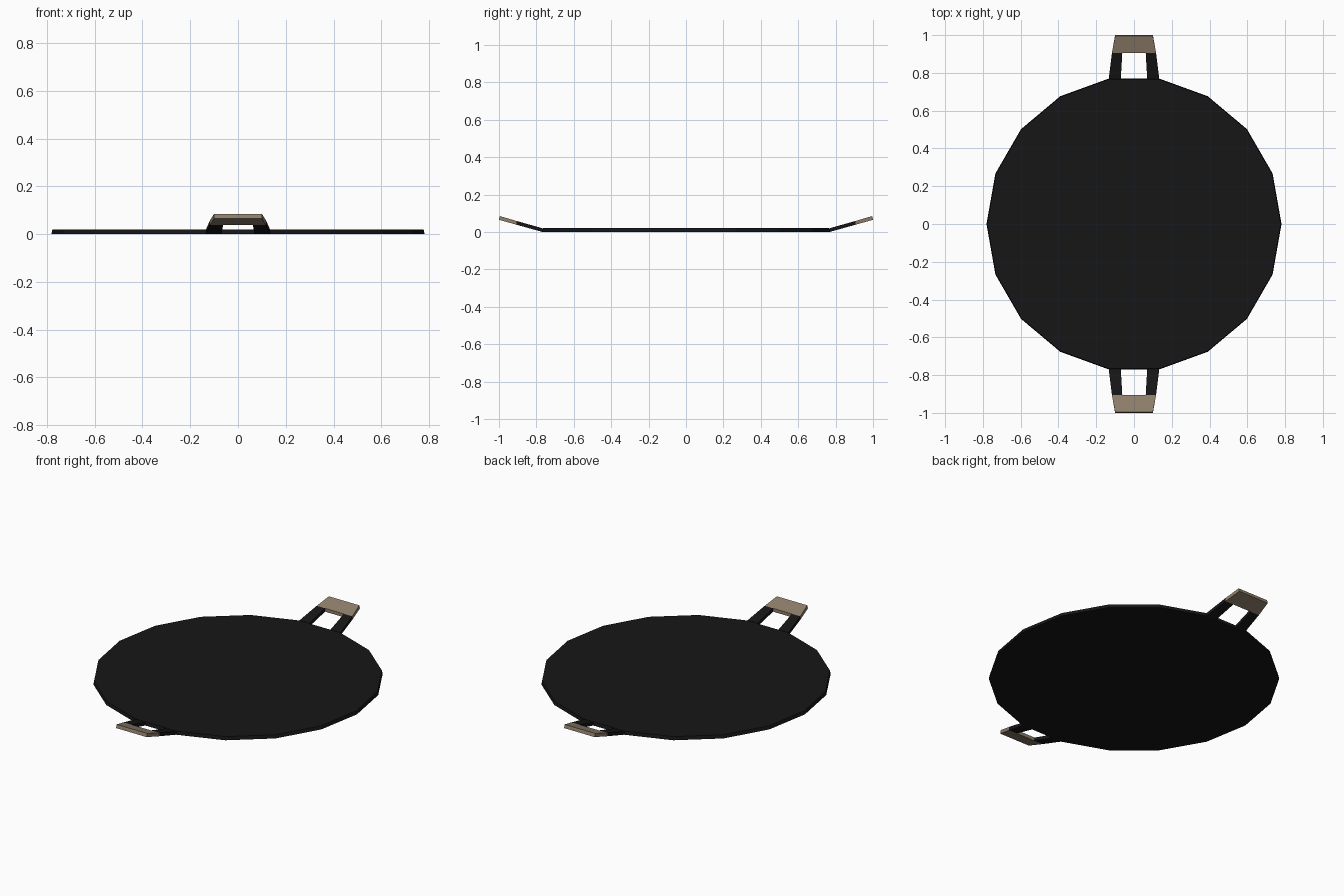
import bpy, bmesh, math

if "Cube" in bpy.data.objects:
    bpy.data.objects.remove(bpy.data.objects["Cube"])

R, T = 0.78, 0.02            # plate radius and thickness
SLOPE = 0.28                 # rise of the handles
Y0 = R * math.cos(math.radians(10)) ** 0 * math.sin(math.radians(80))


def material(name, rgb):
    m = bpy.data.materials.new(name)
    m.diffuse_color = (*rgb, 1)
    m.use_nodes = True
    m.node_tree.nodes["Principled BSDF"].inputs["Base Color"].default_value = m.diffuse_color
    return m


iron = material("black_iron", (0.008, 0.008, 0.008))
tan = material("tan_grip", (0.27, 0.21, 0.145))


def add_object(name, bm, mat, mirror=None):
    bmesh.ops.recalc_face_normals(bm, faces=bm.faces)
    me = bpy.data.meshes.new(name)
    bm.to_mesh(me)
    bm.free()
    me.materials.append(mat)
    ob = bpy.data.objects.new(name, me)
    bpy.context.collection.objects.link(ob)
    if mirror:
        mod = ob.modifiers.new("mirror", 'MIRROR')
        mod.use_axis = mirror
        mod.use_mirror_merge = False
    return ob


def slab(name, outline, mat, mirror):
    """Sloping slab over a plan outline, rising outward from the plate edge."""
    bm = bmesh.new()
    low, high = [], []
    for x, y in outline:
        z = SLOPE * (y - Y0)
        low.append(bm.verts.new((x, y, z)))
        tip = 0.005 if y > 0.99 else 0.0
        high.append(bm.verts.new((x, y - tip, z + T)))
    bm.faces.new(low[::-1])
    bm.faces.new(high)
    n = len(outline)
    for i in range(n):
        j = (i + 1) % n
        bm.faces.new((low[i], low[j], high[j], high[i]))
    return add_object(name, bm, mat, mirror)


# Eighteen-sided plate, slightly narrower at the top
bm = bmesh.new()
bmesh.ops.create_cone(bm, cap_ends=True, segments=18, radius1=R + 0.001, radius2=R - 0.003, depth=T)
# put a corner on the x axis
first = max(bm.verts, key=lambda v: v.co.x).co
turn = -math.atan2(first.y, first.x)
for v in bm.verts:
    x, y, z = v.co
    v.co = (x * math.cos(turn) - y * math.sin(turn),
            x * math.sin(turn) + y * math.cos(turn), z + T / 2)
add_object("plate", bm, iron)

# Four handle arms and two grips
slab("handle_arms", [(0.07, Y0), (0.134, Y0), (0.117, 0.905), (0.062, 0.905)],
     iron, (True, True, False))
slab("handle_grips", [(-0.117, 0.905), (0.117, 0.905), (0.10, 1.0), (-0.10, 1.0)],
     tan, (False, True, False))
